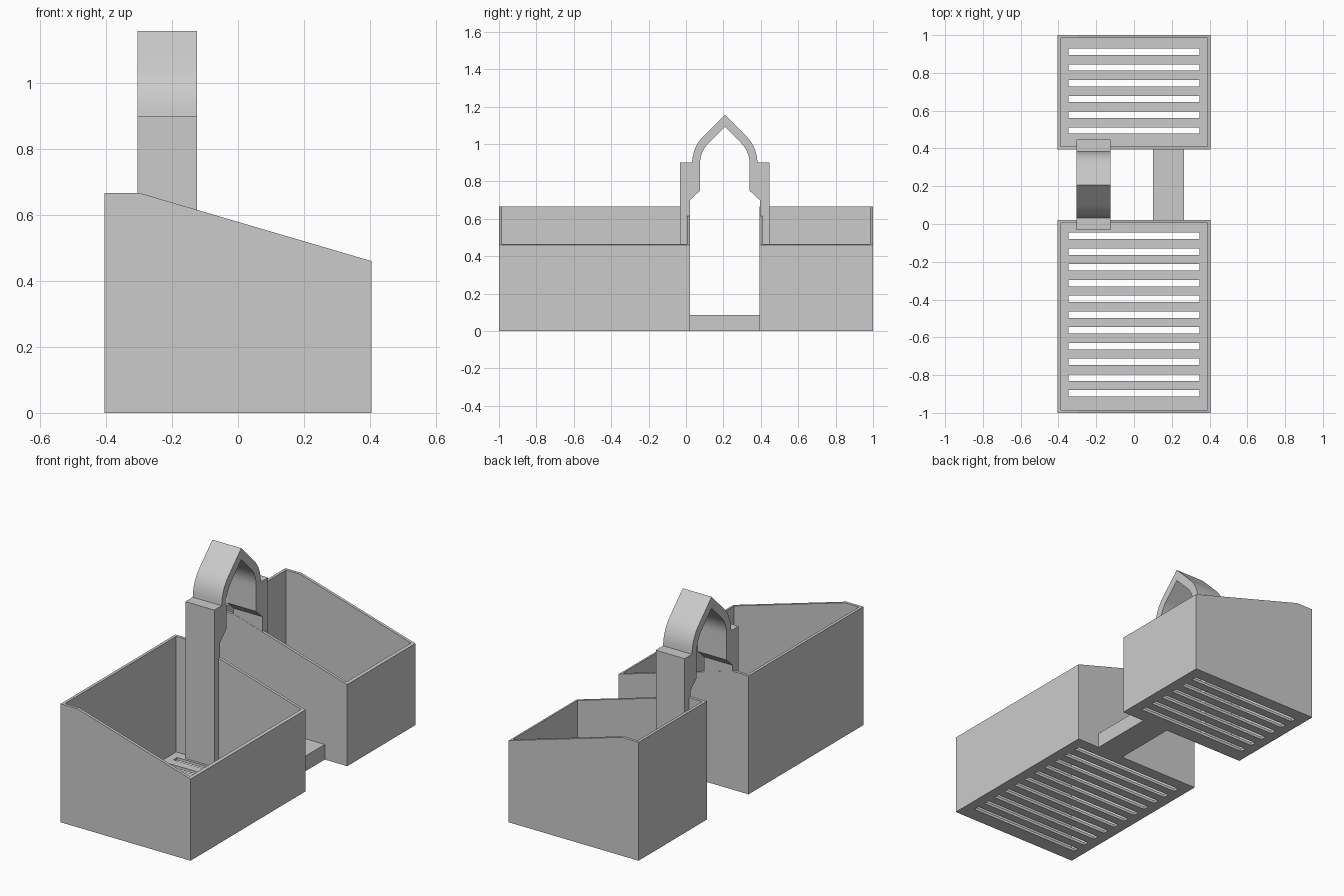
import bpy, bmesh, math

cube = bpy.data.objects.get("Cube")
if cube:
    bpy.data.objects.remove(cube, do_unlink=True)

GREY = (0.6, 0.6, 0.6, 1)
mat = bpy.data.materials.new("plain grey")
mat.use_nodes = True
mat.diffuse_color = GREY
mat.node_tree.nodes["Principled BSDF"].inputs["Base Color"].default_value = GREY

WIDTH = 0.405      # half width of the trays
WALL = 0.016
MID = 0.2075       # centre of the gap between the trays
GAP = 0.186        # half of that gap


def finish(bm, name):
    bmesh.ops.recalc_face_normals(bm, faces=bm.faces)
    mesh = bpy.data.meshes.new(name)
    bm.to_mesh(mesh)
    bm.free()
    mesh.materials.append(mat)
    obj = bpy.data.objects.new(name, mesh)
    bpy.context.collection.objects.link(obj)
    return obj


def add_prism(bm, points, axis, start, end):
    """Extrude a 2D outline along x (outline in y, z) or y (outline in x, z)."""
    def place(p, depth):
        return (depth, p[0], p[1]) if axis == "x" else (p[0], depth, p[1])
    face = bm.faces.new([bm.verts.new(place(p, start)) for p in points])
    ext = bmesh.ops.extrude_face_region(bm, geom=[face])
    verts = [g for g in ext["geom"] if isinstance(g, bmesh.types.BMVert)]
    shift = (end - start, 0, 0) if axis == "x" else (0, end - start, 0)
    bmesh.ops.translate(bm, verts=verts, vec=shift)


def rectangle(a0, a1, b0, b1):
    return [(a0, b0), (a1, b0), (a1, b1), (a0, b1)]


def prism(name, points, axis, start, end):
    bm = bmesh.new()
    add_prism(bm, points, axis, start, end)
    return finish(bm, name)


def cut(obj, cutters):
    """Subtract the cutters, keep the result and drop the cutters."""
    for cutter in cutters:
        cutter.hide_render = True
        mod = obj.modifiers.new("cut", "BOOLEAN")
        mod.operation = "DIFFERENCE"
        mod.solver = "EXACT"
        mod.object = cutter
    deps = bpy.context.evaluated_depsgraph_get()
    mesh = bpy.data.meshes.new_from_object(obj.evaluated_get(deps))
    obj.modifiers.clear()
    obj.data = mesh
    for cutter in cutters:
        bpy.data.objects.remove(cutter, do_unlink=True)


def tray(name, y0, y1, first_slot, slots):
    # sloping-topped block
    outline = [(-WIDTH, 0), (WIDTH, 0), (WIDTH, 0.46), (-0.3, 0.667), (-WIDTH, 0.667)]
    body = prism(name, outline, "y", y0, y1)
    # hollow interior
    inner = WIDTH - WALL
    cavity = prism("cavity_cutter", rectangle(-inner, inner, WALL, 1),
                   "y", y0 + WALL, y1 - WALL)
    # drainage slots in the floor
    bm = bmesh.new()
    for i in range(slots):
        y = first_slot + i * 0.0834
        add_prism(bm, rectangle(-0.347, 0.347, -0.1, 0.1), "y", y - 0.017, y + 0.017)
    cut(body, [cavity, finish(bm, "slot_cutter")])


tray("front_tray", -1, MID - GAP, -0.897, 11)
tray("back_tray", MID + GAP, 1, 0.495, 6)

# low bridge joining the trays
prism("bridge", rectangle(MID - GAP - 0.005, MID + GAP + 0.005, 0, 0.085), "x", 0.1, 0.265)


# handle: two posts carrying a pointed arch
def arch_half(offset, radius, spring):
    """Half of a pointed arch, as (distance from centre, height), up to its tip."""
    pts = []
    for i in range(13):
        a = math.radians(45) * i / 12
        pts.append((offset - radius * (1 - math.cos(a)), spring + radius * math.sin(a)))
    return pts + [(0, pts[-1][1] + pts[-1][0])]


outer = [(0.24, 0.01), (0.24, 0.9), (0.175, 0.9)] + arch_half(0.174, 0.2, 0.9)[1:]
inner = [(GAP + 0.001, 0.01), (GAP + 0.001, 0.7), (0.133, 0.75)] + arch_half(0.133, 0.16, 0.893)


def both_sides(half):
    return [(MID - d, z) for d, z in half] + [(MID + d, z) for d, z in half[-2::-1]]


handle = prism("arched_handle", both_sides(outer) + both_sides(inner)[::-1],
               "x", -0.305, -0.125)

# smooth the curved arch while keeping its edges crisp
bpy.ops.object.select_all(action="DESELECT")
handle.select_set(True)
bpy.context.view_layer.objects.active = handle
bpy.ops.object.shade_smooth_by_angle(angle=math.radians(30))
